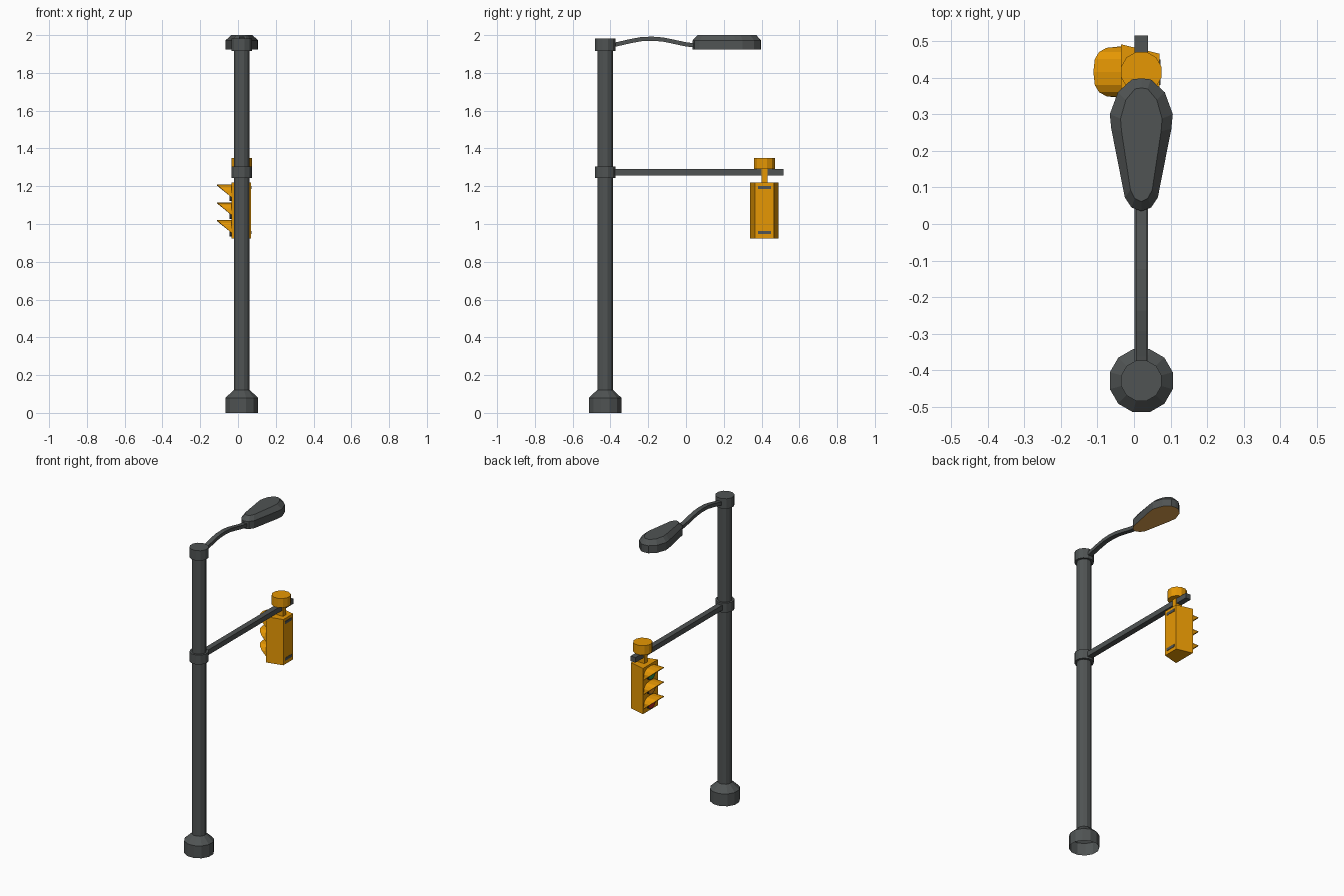
import bpy, bmesh, math
from mathutils import Vector

if "Cube" in bpy.data.objects:
    bpy.data.objects.remove(bpy.data.objects["Cube"])


def material(name, rgb):
    m = bpy.data.materials.new(name)
    m.diffuse_color = (*rgb, 1)
    m.use_nodes = True
    m.node_tree.nodes["Principled BSDF"].inputs["Base Color"].default_value = m.diffuse_color
    return m


GREY = material("dark grey metal", (0.08, 0.088, 0.088))
AMBER = material("signal yellow", (0.79, 0.31, 0.001))
LAMP = material("lamp glass", (0.75, 0.37, 0.08))
RED = material("red lens", (0.5, 0.02, 0.015))
GOLD = material("amber lens", (0.75, 0.27, 0.01))
GREEN = material("green lens", (0.02, 0.3, 0.08))

CX, POLE_Y, SIG_Y = 0.02, -0.428, 0.415


def finish(name, bm, *mats):
    bmesh.ops.recalc_face_normals(bm, faces=bm.faces)
    me = bpy.data.meshes.new(name)
    bm.to_mesh(me)
    bm.free()
    ob = bpy.data.objects.new(name, me)
    bpy.context.collection.objects.link(ob)
    for m in mats:
        me.materials.append(m)
    return ob


def loft(name, rings, mat, cap_start=True, cap_end=True):
    """Skin a list of equal-length point rings."""
    bm = bmesh.new()
    vs = [[bm.verts.new(p) for p in r] for r in rings]
    n = len(vs[0])
    for a, b in zip(vs, vs[1:]):
        for i in range(n):
            bm.faces.new((a[i], a[(i + 1) % n], b[(i + 1) % n], b[i]))
    if cap_start:
        bm.faces.new(vs[0][::-1])
    if cap_end:
        bm.faces.new(vs[-1])
    return finish(name, bm, mat)


def ring(y, z, r, n=12):
    return [(CX + r * math.cos((i + .5) * math.tau / n),
             y + r * math.sin((i + .5) * math.tau / n), z) for i in range(n)]


def turned(name, y, profile, mat, n=12, **caps):
    return loft(name, [ring(y, z, r, n) for r, z in profile], mat, **caps)


def box(name, lo, hi, mat):
    (x0, y0, z0), (x1, y1, z1) = lo, hi
    return loft(name, [[(x0, y0, z), (x1, y0, z), (x1, y1, z), (x0, y1, z)]
                       for z in (z0, z1)], mat)


# Pole, hollow foot and collars
turned("pole_foot", POLE_Y, [(0.089, 0), (0.089, 0.08), (0.043, 0.122)], GREY,
       cap_start=False, cap_end=False)
turned("pole", POLE_Y, [(0.043, 0.12), (0.043, 1.93)], GREY, cap_start=False)
turned("arm_collar", POLE_Y, [(0.057, 1.243), (0.057, 1.304)], GREY)
turned("top_collar", POLE_Y, [(0.057, 1.917), (0.057, 1.982)], GREY)

# Straight signal arm
box("signal_arm", (CX - 0.018, POLE_Y + 0.03, 1.257),
    (CX + 0.018, 0.515, 1.29), GREY)

# Curved lamp arm, a flat rectangular bar
path = [(-0.40, 1.945), (-0.36, 1.953), (-0.29, 1.969), (-0.235, 1.979), (-0.18, 1.981),
        (-0.125, 1.977), (-0.07, 1.966), (0.0, 1.951), (0.06, 1.944)]
rings = []
for i, (y, z) in enumerate(path):
    a, b = path[max(i - 1, 0)], path[min(i + 1, len(path) - 1)]
    d = Vector((0, b[0] - a[0], b[1] - a[1])).normalized()
    side = Vector((1, 0, 0))
    up = side.cross(d)
    rings.append([Vector((CX, y, z)) + 0.015 * sx * side + 0.011 * sz * up
                  for sx, sz in ((-1, -1), (1, -1), (1, 1), (-1, 1))])
loft("lamp_arm", rings, GREY)

# Teardrop lamp head with bevelled top and glass underside
half = [(0.026, 0.395), (0.064, 0.36), (0.086, 0.30), (0.082, 0.26),
        (0.045, 0.072), (0.027, 0.045)]
outline = [(0, 0.398)] + half + [(0, 0.035)] + [(-x, y) for x, y in reversed(half)]


def drop(z, sx, sy):
    return [(CX + x * sx, 0.2165 + (y - 0.2165) * sy, z) for x, y in outline]


head = loft("lamp_head", [drop(1.923, 1, 1), drop(1.972, 1, 1), drop(2.0, 0.66, 0.855)], GREY)
head.data.materials.append(LAMP)
for p in head.data.polygons:
    p.material_index = int(p.normal.z < -0.9)

# Signal hanger and cap
turned("signal_cap", SIG_Y, [(0.057, 1.29), (0.057, 1.35)], AMBER)
box("signal_hanger", (CX - 0.024, SIG_Y - 0.016, 1.215),
    (CX + 0.024, SIG_Y + 0.016, 1.292), AMBER)

# Signal housing, narrower towards its back
XF, XB = -0.035, 0.07
loft("signal_housing", [[(XF, SIG_Y - 0.076, z), (XB, SIG_Y - 0.05, z),
                         (XB, SIG_Y + 0.05, z), (XF, SIG_Y + 0.076, z)]
                        for z in (0.923, 1.22)], AMBER)
for label, z in (("lower", 0.955), ("upper", 1.193)):
    box(label + "_strap", (XB - 0.002, SIG_Y - 0.035, z - 0.009),
        (XB + 0.002, SIG_Y + 0.035, z + 0.009), GREY)


def disc(name, x0, x1, z, r, mat, n=14):
    return loft(name, [[(x, SIG_Y + r * math.cos(i * math.tau / n),
                         z + r * math.sin(i * math.tau / n)) for i in range(n)]
                       for x in (x0, x1)], mat)


def visor(name, z):
    """Squarish half-round hood, cut on a slant, as a thin closed shell."""
    rings = []
    for i in range(9):
        t = math.pi * i / 8
        c = math.copysign(abs(math.cos(t)) ** 0.7, math.cos(t))
        s = abs(math.sin(t)) ** 0.7
        tip = XF - 0.003 - 0.073 * s
        outer, inner = (0.07, 0.064), (0.065, 0.059)
        rings.append([(x, SIG_Y + ry * c, z + rz * s)
                      for x, (ry, rz) in ((XF + 0.002, outer), (tip, outer),
                                          (tip, inner), (XF + 0.002, inner))])
    return loft(name, rings, AMBER)


# Three lenses with rims and hoods
for label, top, mat in (("upper", 1.208, GREEN), ("middle", 1.114, GOLD), ("lower", 1.02, RED)):
    zc = top - 0.046
    disc(label + "_lens_rim", XF + 0.002, XF - 0.009, zc, 0.042, GREY)
    disc(label + "_lens", XF - 0.008, XF - 0.011, zc, 0.036, mat)
    visor(label + "_visor", top - 0.064)
